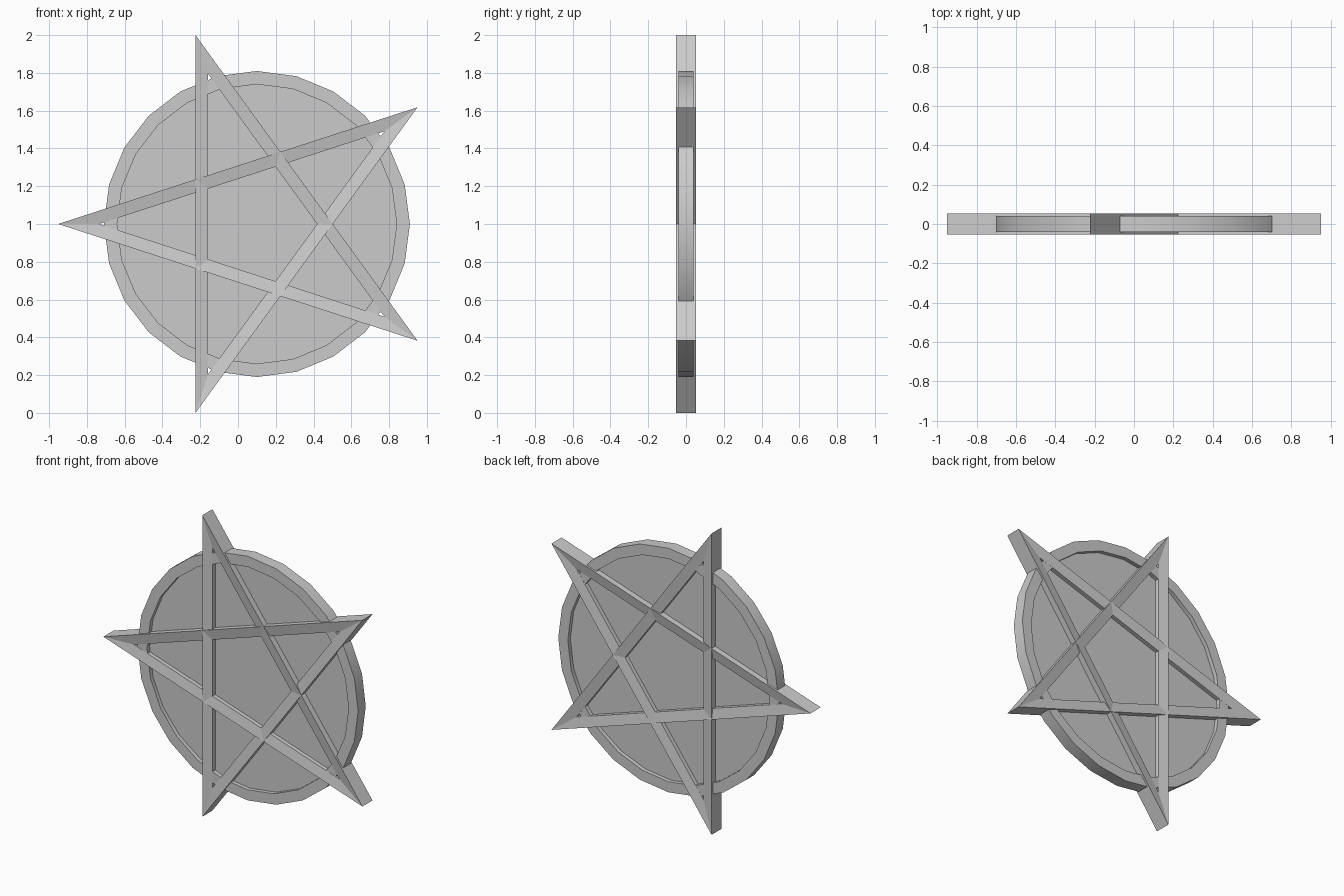
import bpy, bmesh
from math import cos, sin, radians

if "Cube" in bpy.data.objects:
    bpy.data.objects.remove(bpy.data.objects["Cube"])

CX, CZ = 0.10, 1.0   # centre of star and disc in the front view


def closed_loop(name, step, count, profile, smooth=False):
    """Carry a (radius, y) cross-section round the centre in angular steps."""
    bm = bmesh.new()
    rows = []
    for i in range(count):
        a = radians(180 + step * i)
        rows.append([bm.verts.new((CX + r * cos(a), y, CZ + r * sin(a)))
                     for r, y in profile])
    n = len(profile)
    for i in range(count):
        p, q = rows[i], rows[(i + 1) % count]
        for j in range(n):
            k = (j + 1) % n
            bm.faces.new((p[j], q[j], q[k], p[k]))
    mesh = bpy.data.meshes.new(name)
    bm.to_mesh(mesh)
    bm.free()
    obj = bpy.data.objects.new(name, mesh)
    bpy.context.collection.objects.link(obj)
    if smooth:
        bpy.ops.object.select_all(action='DESELECT')
        bpy.context.view_layer.objects.active = obj
        obj.select_set(True)
        bpy.ops.object.shade_smooth_by_angle(angle=radians(30))
    return obj


# five-bar star, mitred at the tips, faces sloping down towards the centre
R = 1 / sin(radians(72))
r_in = R - 0.067 / sin(radians(18))
closed_loop("star_frame", 144, 5,
            [(R, 0.053), (R, -0.053), (r_in, -0.0405), (r_in, 0.0405)])

# raised rim around the disc
closed_loop("disc_rim", 15, 24,
            [(0.81, 0.04), (0.81, -0.04), (0.74, -0.04), (0.74, 0.04)], smooth=True)

# thin recessed disc
bpy.ops.mesh.primitive_cylinder_add(vertices=24, radius=0.75, depth=0.026,
                                    location=(CX, 0, CZ),
                                    rotation=(radians(90), 0, 0))
bpy.context.object.name = "disc_panel"
